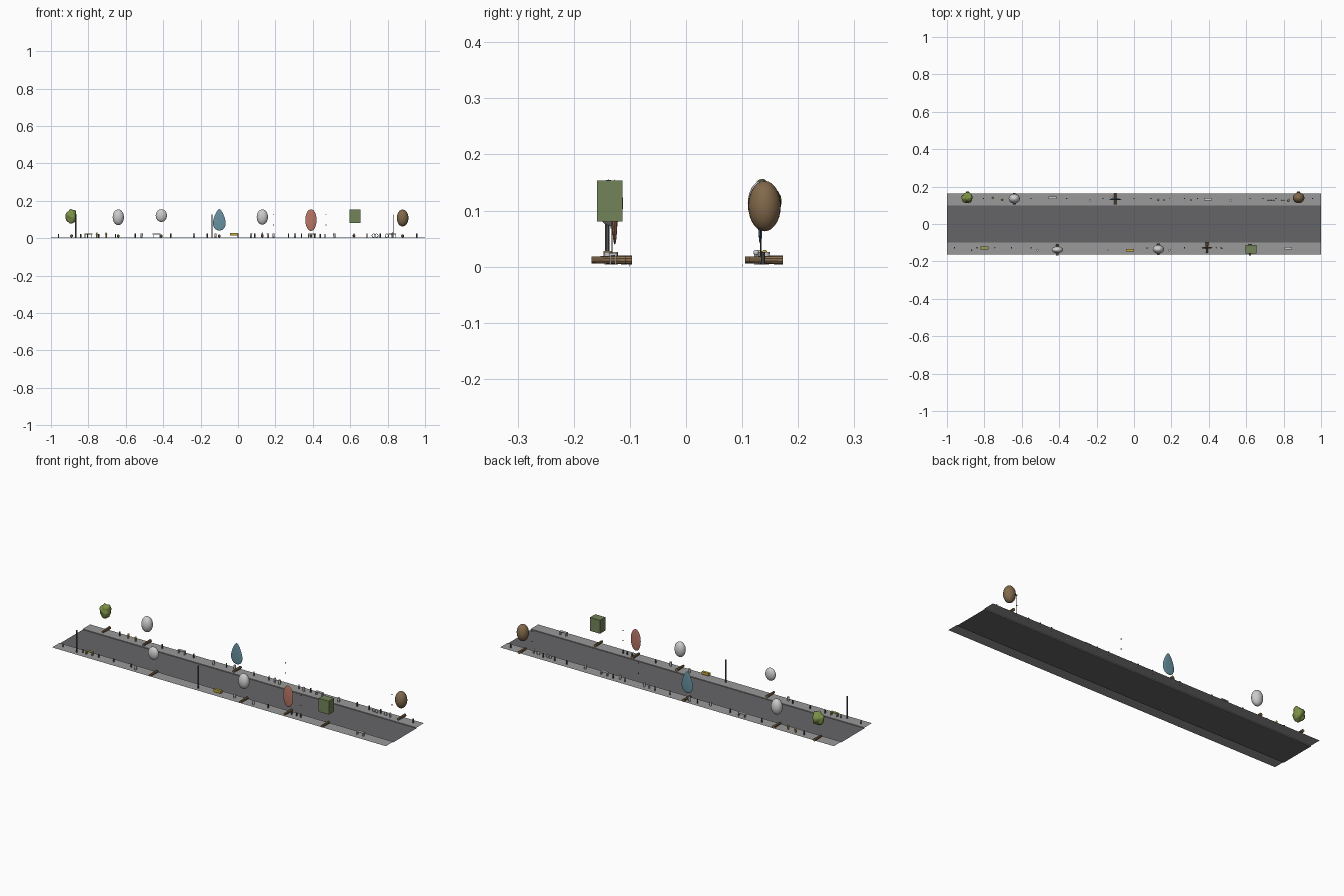
import bpy, bmesh, math
from mathutils import Vector, noise

if "Cube" in bpy.data.objects:
    bpy.data.objects.remove(bpy.data.objects["Cube"])

G = 0.004  # pavement height

def mat(name, c):
    m = bpy.data.materials.new(name)
    m.diffuse_color = (*c, 1)
    m.use_nodes = True
    m.node_tree.nodes["Principled BSDF"].inputs["Base Color"].default_value = m.diffuse_color
    return m

asphalt = mat("asphalt", (0.13, 0.13, 0.14))
paving = mat("paving", (0.32, 0.32, 0.32))
dark = mat("dark_metal", (0.09, 0.09, 0.1))
bark = mat("bark", (0.25, 0.16, 0.08))
leaf = mat("leaf", (0.2, 0.28, 0.06))
hedge = mat("hedge", (0.17, 0.23, 0.1))
blue = mat("blue_leaf", (0.14, 0.29, 0.36))
red = mat("red_leaf", (0.48, 0.18, 0.13))
brown = mat("brown_leaf", (0.22, 0.14, 0.07))
yellow = mat("yellow", (0.55, 0.4, 0.05))
olive = mat("olive", (0.35, 0.33, 0.1))

def finish(name, m, smooth=False):
    o = bpy.context.object
    o.name = name
    bpy.ops.object.transform_apply(location=False, rotation=True, scale=True)
    if m:
        o.data.materials.append(m)
    if smooth:
        bpy.ops.object.shade_smooth_by_angle()
    return o

def box(name, loc, size, m=None):
    bpy.ops.mesh.primitive_cube_add(size=1, location=loc)
    bpy.context.object.scale = size
    return finish(name, m)

def cyl(name, loc, r, h, m=None, rot=(0, 0, 0), r2=None, n=12):
    bpy.ops.mesh.primitive_cone_add(vertices=n, radius1=r, radius2=r if r2 is None else r2,
                                    depth=h, location=loc, rotation=rot)
    return finish(name, m, True)

def ball(name, loc, size, m=None):
    bpy.ops.mesh.primitive_uv_sphere_add(segments=24, ring_count=14, radius=1, location=loc)
    bpy.context.object.scale = size
    return finish(name, m, True)

# road and pavements
def slab(name, y0, y1, z, m):
    bpy.ops.mesh.primitive_plane_add(size=1, location=(0, (y0 + y1) / 2, z))
    bpy.context.object.scale = (2, y1 - y0, 1)
    return finish(name, m)

slab("road", -0.1, 0.1, 0.0, asphalt)
for s in (-1, 1):
    slab("pavement", min(s * .1, s * .163), max(s * .1, s * .163), G, paving)
    box("kerb", (0, s * .1, G / 2), (2, 0.001, G), paving)

# fallen tree trunks, one under every crown
for x, y in [(-.89, .143), (-.64, .135), (-.41, -.138), (-.1, .135),
             (.13, -.135), (.39, -.126), (.62, -.138), (.88, .143)]:
    cyl("trunk", (x, y, G + .008), .008, .06, bark, (math.pi / 2, 0, 0), .006, 10)

# tree crowns
o = ball("lumpy_crown", (-.89, .14, .117), (.03, .026, .036), leaf)
for v in o.data.vertices:
    v.co *= 1 + .3 * noise.noise(v.co * 55)
ball("round_crown", (-.64, .136, .112), (.03, .026, .042))
ball("small_crown", (-.41, -.138, .121), (.03, .018, .034))
ball("oval_crown", (.13, -.135, .113), (.03, .023, .041))
ball("brown_crown", (.88, .14, .108), (.031, .029, .045), brown)
box("square_crown", (.625, -.136, .117), (.06, .045, .073), hedge)
o = ball("teardrop_crown", (-.1, .132, .098), (.032, .004, .057), blue)
for v in o.data.vertices:
    v.co.x *= 1 - .4 * (v.co.z / .057)
ball("red_crown", (.39, -.127, .097), (.03, .005, .058), red)

# tall poles
cyl("tall_pole", (-.868, -.14, .064), .004, .12, dark)
cyl("tall_pole", (-.14, -.14, .065), .003, .122, dark)

# thin sign posts with small caps
for x, y in [(.19, .135), (.47, -.132), (.83, .133)]:
    cyl("thin_post", (x, y, .064), .0008, .12, dark, n=6)
    for z in (.07, .125):
        box("post_cap", (x, y, z), (.005, .005, .004), dark)

# benches
def bench(x, y, m=None, w=.042, d=.014):
    box("bench_seat", (x, y, G + .018), (w, d, .004), m)
    for sx in (-1, 1):
        for sy in (-1, 1):
            box("bench_leg", (x + sx * (w / 2 - .003), y + sy * (d / 2 - .002), G + .008),
                (.003, .003, .016), m)

bench(-.80, -.128, olive)
bench(-.435, .14)
bench(.395, .132)
bench(.825, -.13)
box("yellow_crate", (-.022, -.14, G + .017), (.042, .014, .014), yellow)

# bollards along both edges
for x in (-.805, -.55, -.36, -.165, 0, .09, .27, .34, .62, .69, .76, .955):
    cyl("bollard", (x, .137, G + .011), .0035, .022, dark, n=8)
for x in (-.96, -.84, -.745, -.655, -.55, .27, .41, .44, .465):
    cyl("bollard", (x, -.127, G + .009), .0035, .018, dark, n=8)

# litter bins
for x, y in [(-.515, -.14), (-.235, .127), (-.12, .143), (.07, -.128), (.19, -.14), (.16, .128),
             (.515, .127), (.305, .128)]:
    cyl("litter_bin", (x, y, G + .011), .005, .022, r2=.0065)

# hydrants
for x, y, m in [(-.755, .14, yellow), (-.705, .13, yellow), (.13, .13, None), (.825, .125, None)]:
    cyl("hydrant_body", (x, y, G + .01), .004, .02, m)
    ball("hydrant_cap", (x, y, G + .021), (.005, .005, .005), m)
    cyl("hydrant_arm", (x, y, G + .014), .002, .014, m, (0, math.pi / 2, 0))

# cycle hoops
for x in (.725, .74, .795):
    bpy.ops.mesh.primitive_torus_add(major_radius=.009, minor_radius=.0015, major_segments=20,
                                     minor_segments=6, location=(x, .128, G + .01),
                                     rotation=(math.pi / 2, 0, 0))
    finish("cycle_hoop", None, True)
